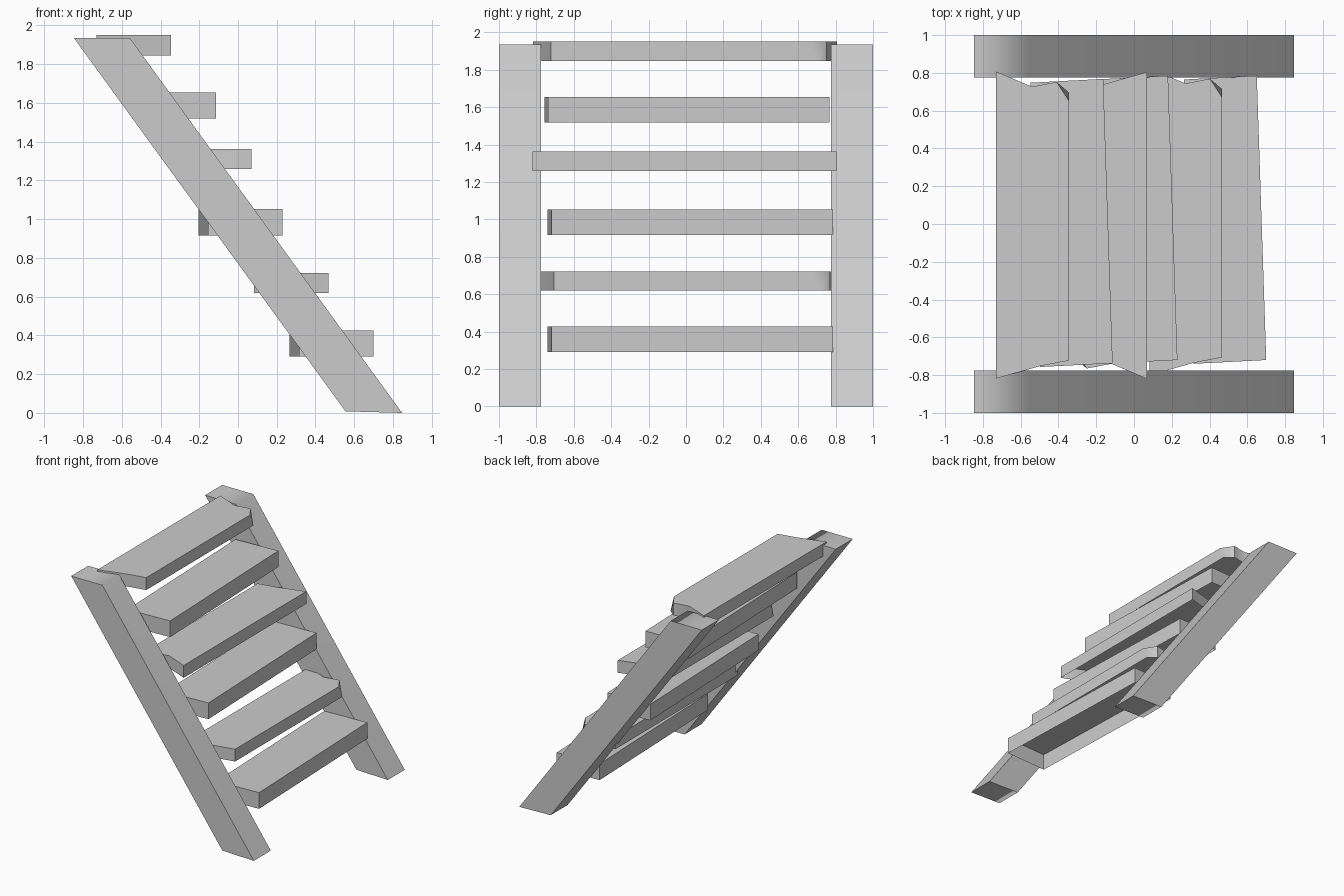
import bpy
import bmesh
import math
from mathutils import Matrix, Vector

cube = bpy.data.objects.get("Cube")
if cube:
    bpy.data.objects.remove(cube, do_unlink=True)

grey = bpy.data.materials.new("light grey")
grey.use_nodes = True
grey.diffuse_color = (0.6, 0.6, 0.6, 1)
grey.node_tree.nodes["Principled BSDF"].inputs["Base Color"].default_value = (0.6, 0.6, 0.6, 1)


def prism(name, start, end, closed):
    """Shell between two matching outlines; closed adds the start cap."""
    bm = bmesh.new()
    a = [bm.verts.new(p) for p in start]
    b = [bm.verts.new(p) for p in end]
    if closed:
        bm.faces.new(reversed(a))
    bm.faces.new(b)
    for i in range(len(a)):
        j = (i + 1) % len(a)
        bm.faces.new((a[i], a[j], b[j], b[i]))
    if closed:
        bmesh.ops.recalc_face_normals(bm, faces=bm.faces[:])
    mesh = bpy.data.meshes.new(name)
    bm.to_mesh(mesh)
    bm.free()
    mesh.materials.append(grey)
    obj = bpy.data.objects.new(name, mesh)
    bpy.context.collection.objects.link(obj)
    bpy.ops.object.select_all(action="DESELECT")
    obj.select_set(True)
    bpy.context.view_layer.objects.active = obj
    bpy.ops.object.shade_smooth_by_angle(angle=math.radians(60))
    weighted = obj.modifiers.new("weighted normals", "WEIGHTED_NORMAL")
    weighted.keep_sharp = True


# Sloping side rails
RAIL = [(-0.847, 1.935), (-0.558, 1.935), (0.847, 0), (0.555, 0.008)]
for name, side in (("left_rail", 1), ("right_rail", -1)):
    prism(name, [(x, side * 0.775, z) for x, z in RAIL],
          [(x, side, z) for x, z in RAIL], True)

# Plan outlines: a thin board with splintered ends, and a thick skewed board
SPLIT = [(-0.19, -0.815), (0.04, -0.75), (0.195, -0.72), (0.195, 0.70),
         (0.13, 0.755), (0, 0.73), (-0.19, 0.81)]
SPLIT_TOP = SPLIT[:3] + [(0.195, 0.655)] + SPLIT[4:]
SKEW = [(0.22, -0.72), (0.17, 0.785), (-0.215, 0.765), (-0.165, -0.74)]


def tread(name, low, high, centre, bottom, top, turn=0):
    """Tread that is open underneath."""
    spin = Matrix.Rotation(turn, 3, "Z")

    def place(outline, z):
        return [spin @ Vector((x, y, 0)) + Vector((*centre, z)) for x, y in outline]

    prism(name, place(low, bottom), place(high, top), False)


# Thin treads, the middle one turned around
tread("tread_top", SPLIT, SPLIT_TOP, (-0.54, -0.003), 1.846, 1.95)
tread("tread_third", SPLIT, SPLIT_TOP, (-0.12, -0.01), 1.258, 1.362, math.pi)
tread("tread_fifth", SPLIT, SPLIT_TOP, (0.272, 0.014), 0.619, 0.722)

# Thick treads
tread("tread_second", SKEW, SKEW, (-0.333, -0.017), 1.519, 1.655)
tread("tread_fourth", SKEW, SKEW, (0.01, 0), 0.916, 1.052)
tread("tread_bottom", SKEW, SKEW, (0.48, 0), 0.29, 0.426)
